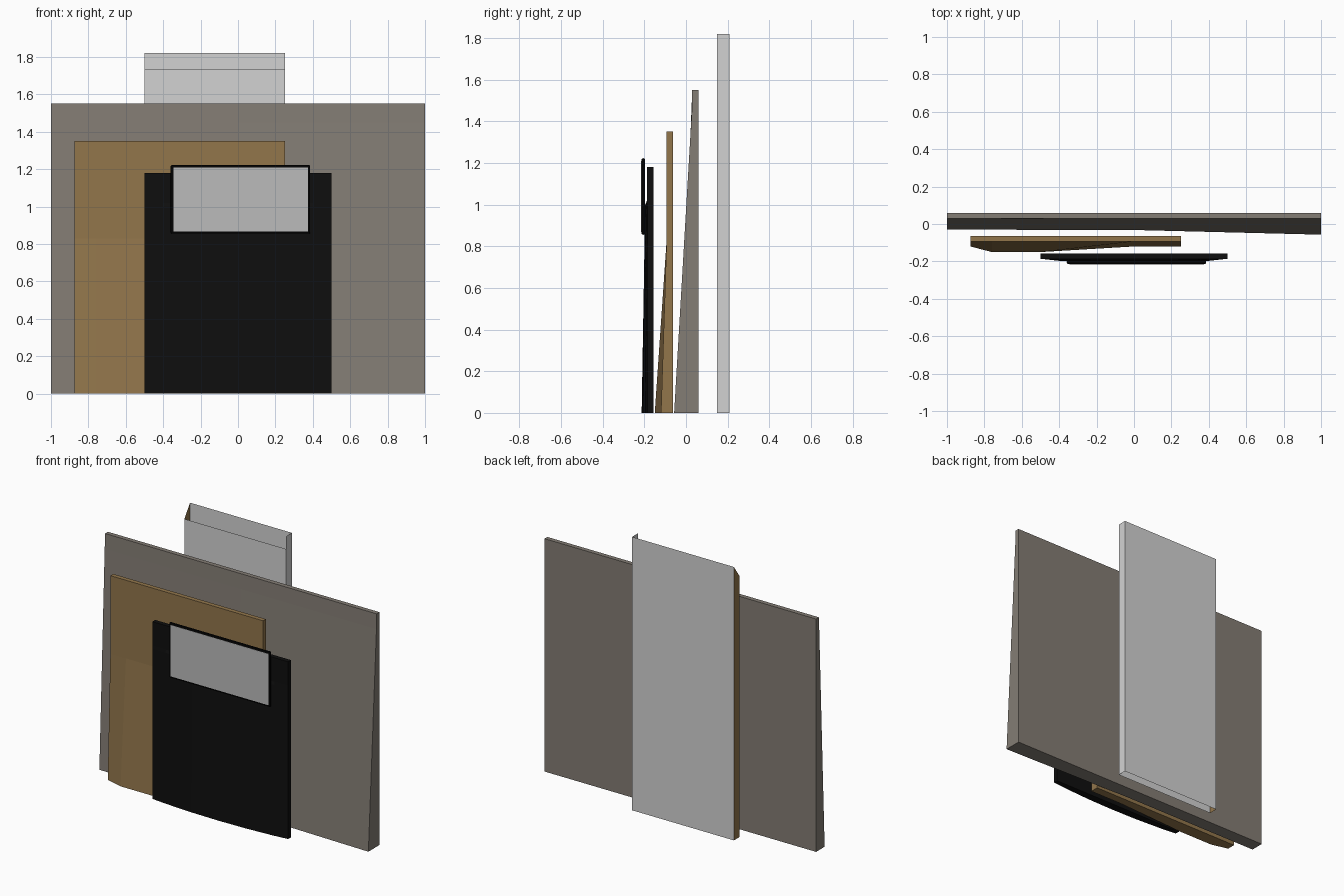
import bpy, bmesh

if "Cube" in bpy.data.objects:
    bpy.data.objects.remove(bpy.data.objects["Cube"])


def material(name, rgb):
    m = bpy.data.materials.new(name)
    m.diffuse_color = (*rgb, 1)
    m.use_nodes = True
    m.node_tree.nodes["Principled BSDF"].inputs["Base Color"].default_value = m.diffuse_color
    return m


GREY = material("warm grey", (0.23, 0.205, 0.177))
BROWN = material("brown", (0.287, 0.18, 0.071))
BLACK = material("soft black", (0.0045, 0.0045, 0.0045))
DARK = material("deep black", (0.001, 0.001, 0.001))
SCREEN = material("screen grey", (0.50, 0.50, 0.50))
SHEET = material("light grey", (0.65, 0.65, 0.65))


def finish(name, bm, *mats):
    mesh = bpy.data.meshes.new(name)
    bm.to_mesh(mesh)
    bm.free()
    for m in mats:
        mesh.materials.append(m)
    ob = bpy.data.objects.new(name, mesh)
    bpy.context.collection.objects.link(ob)
    return ob


def relief_panel(name, mat, back, xs, rows):
    """Solid slab: flat back at y = back, front given by depth rows (z, [y per x])."""
    bm = bmesh.new()
    f = [[bm.verts.new((x, y, z)) for x, y in zip(xs, ys)] for z, ys in rows]
    b = [[bm.verts.new((x, back, z)) for x in xs] for z, _ in rows]
    nr, nc = len(rows), len(xs)
    for r in range(nr - 1):
        for c in range(nc - 1):
            for g in (f, b):
                bm.faces.new((g[r][c], g[r][c + 1], g[r + 1][c + 1], g[r + 1][c]))
        for c in (0, nc - 1):
            bm.faces.new((f[r][c], f[r + 1][c], b[r + 1][c], b[r][c]))
    for r in (0, nr - 1):
        for c in range(nc - 1):
            bm.faces.new((f[r][c], f[r][c + 1], b[r][c + 1], b[r][c]))
    bmesh.ops.recalc_face_normals(bm, faces=bm.faces)
    return finish(name, bm, mat)


def box(name, mat, lo, hi, bevel=0):
    bm = bmesh.new()
    bmesh.ops.create_cube(bm, size=1)
    for v in bm.verts:
        v.co = [l if c < 0 else h for c, l, h in zip(v.co, lo, hi)]
    ob = finish(name, bm, mat)
    if bevel:
        mod = ob.modifiers.new("rounded_edges", 'BEVEL')
        mod.width = bevel
        mod.segments = 2
    return ob


# Wide grey slab, thicker toward the bottom right
relief_panel("grey_slab", GREY, 0.06, [-1, 0, 1],
             [(0, [-0.03, -0.032, -0.057]),
              (1.45, [0.026, 0.027, 0.028]),
              (1.55, [0.03, 0.03, 0.03])])

# Brown panel, flat above and flaring out below
relief_panel("brown_panel", BROWN, -0.063, [-0.875, -0.76, -0.5, 0, 0.25],
             [(0, [-0.12, -0.15, -0.15, -0.12, -0.12]),
              (0.83, [-0.093] * 5),
              (1.35, [-0.093] * 5)])

# Black panel with a shallow bowed front
bow = [0, 0.4, 0.85, 1, 0.85, 0.4, 0]
relief_panel("black_panel", BLACK, -0.157, [-0.5, -0.4, -0.2, 0, 0.2, 0.4, 0.5],
             [(0, [-0.186 - 0.027 * b for b in bow]),
              (1.0, [-0.186 - 0.010 * b for b in bow]),
              (1.02, [-0.187] * 7),
              (1.18, [-0.187] * 7)])

# Screen frame and its display plate
box("screen_frame", DARK, (-0.36, -0.214, 0.855), (0.386, -0.196, 1.223), 0.008)
box("screen_display", SCREEN, (-0.345, -0.2155, 0.868), (0.374, -0.208, 1.21))

# Open rear duct of thin sheet: one side brown with a sloping top
bm = bmesh.new()
X0, X1, Y0, Y1, LOW, HIGH = -0.5, 0.25, 0.15, 0.21, 1.735, 1.82


def sheet(points, slot):
    bm.faces.new([bm.verts.new(p) for p in points]).material_index = slot


sheet([(X1, Y1, 0), (X0, Y1, 0), (X0, Y1, HIGH), (X1, Y1, HIGH)], 0)
sheet([(X0, Y0, 0), (X1, Y0, 0), (X1, Y0, LOW), (X0, Y0, LOW)], 0)
sheet([(X1, Y0, 0), (X1, Y1, 0), (X1, Y1, HIGH), (X1, Y0, HIGH)], 0)
sheet([(X0, Y1, 0), (X0, Y0, 0), (X0, Y0, LOW), (X0, Y1, HIGH)], 1)
bmesh.ops.remove_doubles(bm, verts=bm.verts, dist=0.0001)
finish("rear_duct", bm, SHEET, BROWN)
